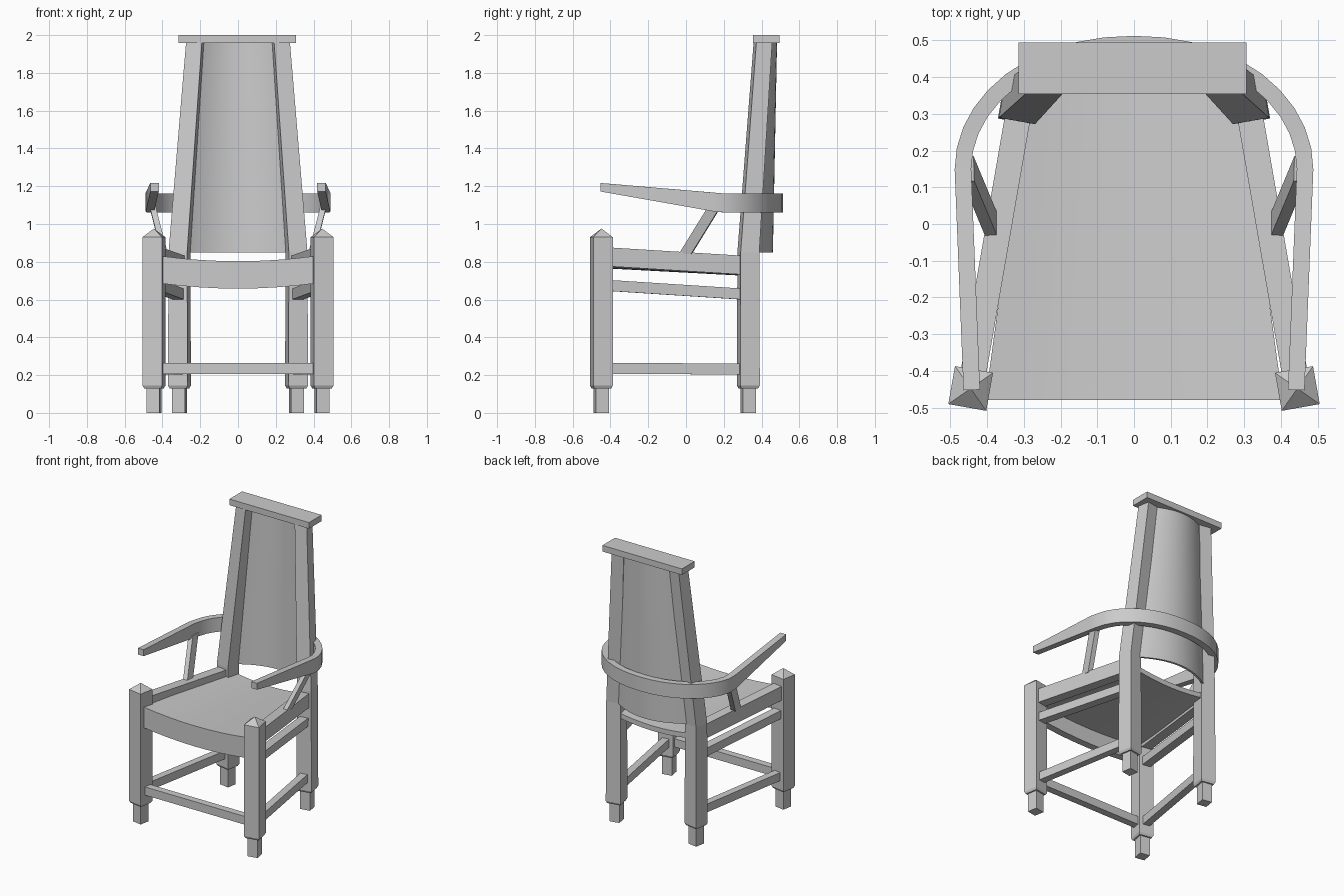
import bpy, bmesh, math
from mathutils import Vector

cube = bpy.data.objects.get("Cube")
if cube:
    bpy.data.objects.remove(cube, do_unlink=True)

mat = bpy.data.materials.new("plain grey")
mat.use_nodes = True
GREY = (0.6, 0.6, 0.6, 1)
mat.diffuse_color = GREY
mat.node_tree.nodes["Principled BSDF"].inputs["Base Color"].default_value = GREY


def loft(name, sections, smooth=False):
    """Skin a closed solid through a list of equal-sized rings."""
    bm = bmesh.new()
    rings = [[bm.verts.new(p) for p in sec] for sec in sections]
    n = len(rings[0])
    for a, b in zip(rings, rings[1:]):
        for i in range(n):
            j = (i + 1) % n
            bm.faces.new((a[i], a[j], b[j], b[i]))
    bm.faces.new(rings[0])
    bm.faces.new(rings[-1])
    bmesh.ops.remove_doubles(bm, verts=bm.verts, dist=0.0001)
    bmesh.ops.recalc_face_normals(bm, faces=bm.faces)
    me = bpy.data.meshes.new(name)
    bm.to_mesh(me)
    bm.free()
    me.materials.append(mat)
    ob = bpy.data.objects.new(name, me)
    bpy.context.collection.objects.link(ob)
    if smooth:
        bpy.ops.object.select_all(action='DESELECT')
        ob.select_set(True)
        bpy.context.view_layer.objects.active = ob
        bpy.ops.object.shade_smooth_by_angle(angle=math.radians(30))
    return ob


def square(x, y, z, size, angle):
    r = size / math.sqrt(2)
    return [(x + r * math.cos(angle + math.pi * (k / 2 + 0.25)),
             y + r * math.sin(angle + math.pi * (k / 2 + 0.25)), z) for k in range(4)]


def beam(name, start, end, width, height):
    """Bar between two points, with upright end cuts; points are on its underside."""
    a, b = Vector(start), Vector(end)
    d = b - a
    side = Vector((-d.y, d.x, 0)).normalized() * width / 2
    up = Vector((0, 0, height))
    return loft(name, [[p - side, p + side, p + side + up, p - side + up] for p in (a, b)])


FX, FY = 0.445, -0.448   # front leg centre
BX, BY = 0.31, 0.33      # back leg centre

for s, tag in ((1, "left"), (-1, "right")):
    ang = s * math.radians(10)

    # Legs with narrow feet; the rear ones bend back into the posts
    loft("front_leg_" + tag, [square(s * FX, FY, z, w, ang) for z, w in
         ((0.13, 0.09), (0.145, 0.105), (0.93, 0.105), (0.975, 0.002))])
    loft("back_post_" + tag, [square(s * x, y, z, w, ang) for x, y, z, w in
         ((BX, BY, 0.13, 0.09), (BX, BY, 0.145, 0.105),
          (BX, BY, 0.85, 0.1), (0.226, 0.407, 1.96, 0.085))])
    for part, x, y in (("front", FX, FY), ("back", BX, BY)):
        loft(part + "_foot_" + tag, [square(s * x, y, z, 0.07, ang) for z in (0, 0.14)])

    # Side rails and stretcher
    for part, z0, z1, w, h in (("upper_rail", 0.778, 0.73, 0.07, 0.1),
                               ("lower_rail", 0.648, 0.598, 0.06, 0.058),
                               ("side_stretcher", 0.207, 0.203, 0.05, 0.058)):
        beam(part + "_" + tag, (s * FX, FY, z0), (s * BX, BY, z1), w, h)

    # Slanted arm support
    loft("arm_support_" + tag, [[(s * (x + dx), y + dy, z) for dx, dy in
         ((-0.017, -0.033), (0.015, -0.035), (0.017, 0.03), (-0.015, 0.035))]
         for x, y, z in ((0.388, -0.004, 0.84), (0.452, 0.15, 1.09))])

# Front stretcher
beam("front_stretcher", (-FX, FY, 0.207), (FX, FY, 0.207), 0.05, 0.058)

# Dished seat and curved apron
STEPS = 8


def dip(t):
    return -0.027 * (1 - t * t)


ts = [2 * i / STEPS - 1 for i in range(STEPS + 1)]
loft("seat", [[(t * 0.405, -0.48, 0.795 + dip(t)), (t * 0.405, -0.48, 0.83 + dip(t)),
               (t * 0.29, 0.365, 0.785 + dip(t)), (t * 0.29, 0.365, 0.75 + dip(t))]
              for t in ts], True)
loft("front_apron", [[(t * 0.405, y, z + dip(t)) for y, z in
     ((-0.48, 0.685), (-0.48, 0.796), (-0.43, 0.796), (-0.43, 0.685))] for t in ts], True)


# Hollow tapering back panel
def panel_row(z, half, edge_y, bulge):
    cols = [2 * i / 16 - 1 for i in range(17)]
    front = [(t * half, edge_y + bulge * (1 - t * t) - 0.015, z) for t in cols]
    back = [(t * half, edge_y + bulge * (1 - t * t), z) for t in reversed(cols)]
    return front + back


loft("back_panel", [panel_row(0.848, 0.285, 0.36, 0.1),
                    panel_row(1.96, 0.205, 0.42, 0.062)], True)

# Flat cap rail
loft("top_rail", [[(x, y, z) for x, y in ((-0.315, 0.354), (0.306, 0.354),
     (0.306, 0.495), (-0.315, 0.495))] for z in (1.957, 2.0)])

# Bent arm hoop: centreline x, y, underside z, height
half = [(0.442, -0.452, 1.172, 0.045), (0.466, 0.15, 1.066, 0.1)]
for k in range(1, 10):
    a = k * math.pi / 20
    half.append((0.466 * math.cos(a) ** 0.95, 0.15 + 0.34 * math.sin(a), 1.061, 0.1))
path = half + [(0, 0.49, 1.061, 0.1)] + [(-x, y, z, h) for x, y, z, h in reversed(half)]
sections = []
for i, (x, y, z, h) in enumerate(path):
    p, q = path[max(i - 1, 0)], path[min(i + 1, len(path) - 1)]
    n = Vector((p[1] - q[1], q[0] - p[0])).normalized() * 0.0225
    sections.append([(x - n.x, y - n.y, z), (x + n.x, y + n.y, z),
                     (x + n.x, y + n.y, z + h), (x - n.x, y - n.y, z + h)])
loft("arm_hoop", sections, True)
